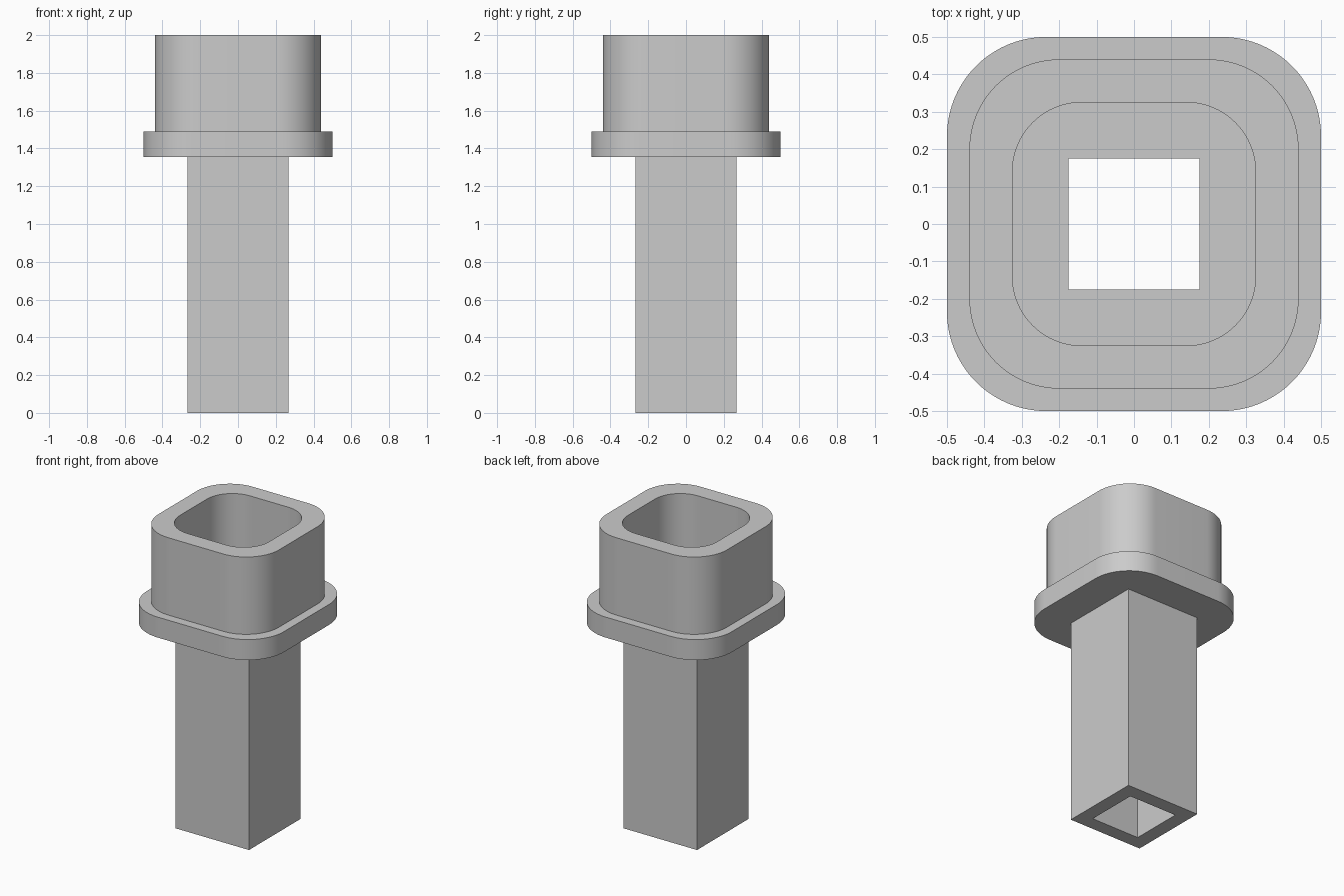
import bpy, bmesh, math

cube = bpy.data.objects.get("Cube")
if cube:
    bpy.data.objects.remove(cube, do_unlink=True)

grey = bpy.data.materials.new("plain grey")
grey.use_nodes = True
colour = (0.6, 0.6, 0.6, 1)
grey.diffuse_color = colour
grey.node_tree.nodes["Principled BSDF"].inputs["Base Color"].default_value = colour


def outline(half, radius, steps=20):
    """Square centred on the origin, with rounded corners if radius > 0."""
    c = half - radius
    points = []
    for corner in range(4):
        base = math.pi / 2 * corner
        middle = base + math.pi / 4
        cx = math.copysign(c, math.cos(middle))
        cy = math.copysign(c, math.sin(middle))
        count = steps if radius else 0
        angles = [base + math.pi / 2 * i / steps for i in range(count + 1)] if count else [middle]
        reach = radius
        points += [(cx + reach * math.cos(a), cy + reach * math.sin(a)) for a in angles]
    return points


# Half width and corner radius of each cross-section
TUBE, BORE = (0.268, 0), (0.175, 0)
FLANGE, COLLAR, CAVITY = (0.5, 0.265), (0.44, 0.24), (0.325, 0.185)
FLANGE_BASE, FLANGE_TOP, TOP = 1.355, 1.49, 2.0

# Walls, from the outside of the tube over the rim and down through the bore
walls = [
    (TUBE, 0, FLANGE_BASE),
    (FLANGE, FLANGE_BASE, FLANGE_TOP),
    (COLLAR, FLANGE_TOP, TOP),
    (CAVITY, TOP, FLANGE_TOP),
    (BORE, FLANGE_TOP, 0),
]

bm = bmesh.new()


def add_loop(section, z):
    verts = [bm.verts.new((x, y, z)) for x, y in outline(*section)]
    edges = [bm.edges.new((v, verts[i - 1])) for i, v in enumerate(verts)]
    return verts, edges


rims = []
for section, z0, z1 in walls:
    a, a_edges = add_loop(section, z0)
    b, b_edges = add_loop(section, z1)
    for i in range(len(a)):
        bm.faces.new((a[i - 1], a[i], b[i], b[i - 1]))
    rims.append((a_edges, b_edges))

# Flat ledges joining each wall to the next, closing the ring at the bottom
for i, (start, end) in enumerate(rims):
    following = rims[(i + 1) % len(rims)][0]
    bmesh.ops.triangle_fill(bm, edges=end + following, use_beauty=True, normal=(0, 0, 1))

bmesh.ops.recalc_face_normals(bm, faces=bm.faces)
mesh = bpy.data.meshes.new("flanged_square_socket")
bm.to_mesh(mesh)
bm.free()
mesh.materials.append(grey)

socket = bpy.data.objects.new("flanged_square_socket", mesh)
bpy.context.collection.objects.link(socket)
bpy.context.view_layer.objects.active = socket
socket.select_set(True)
bpy.ops.object.shade_smooth_by_angle(angle=math.radians(30))
